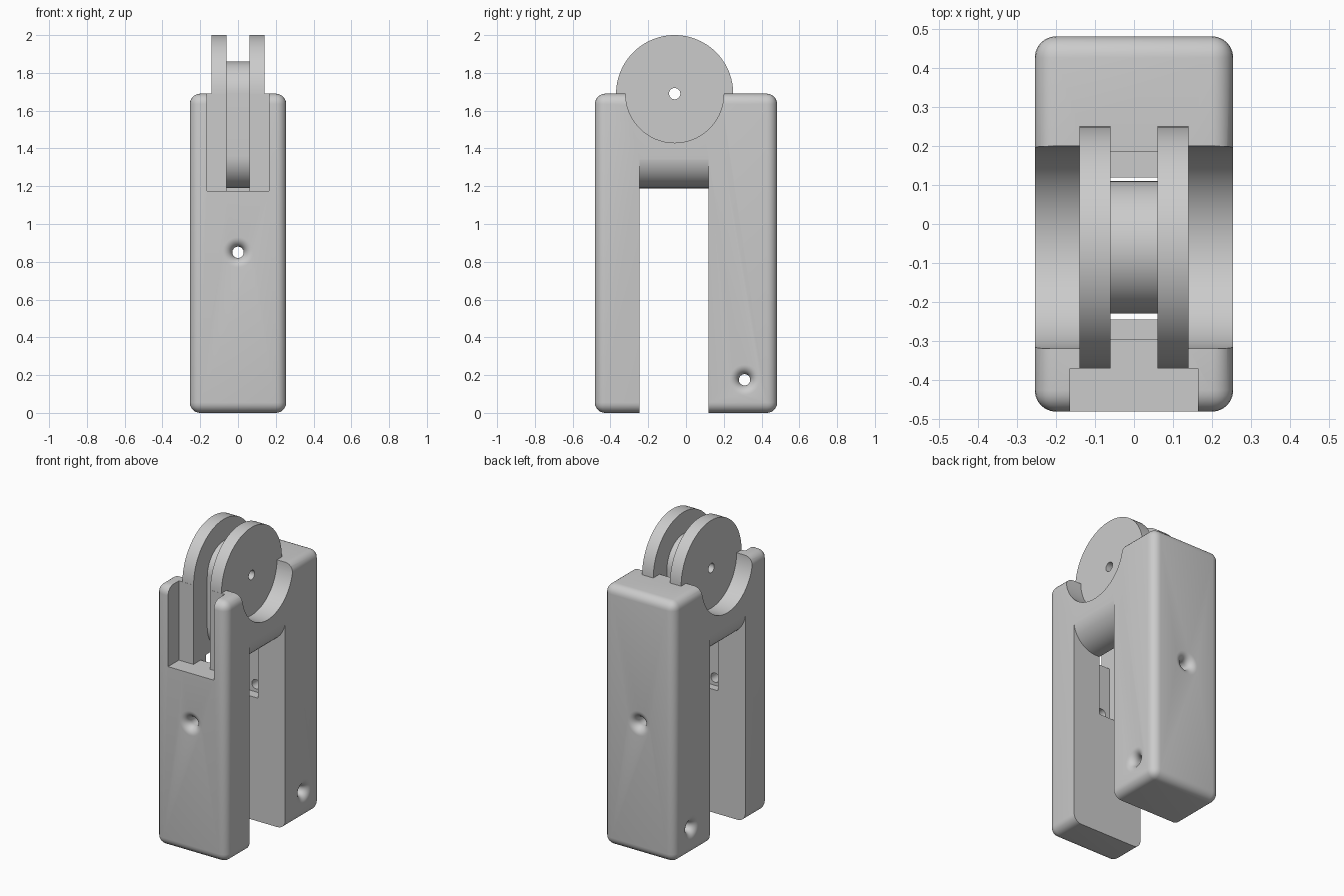
import bpy, bmesh, math
from mathutils import Vector

if "Cube" in bpy.data.objects:
    bpy.data.objects.remove(bpy.data.objects["Cube"], do_unlink=True)

grey = bpy.data.materials.new("light_grey")
grey.use_nodes = True
grey.diffuse_color = (0.6, 0.6, 0.6, 1)
grey.node_tree.nodes["Principled BSDF"].inputs["Base Color"].default_value = (0.6, 0.6, 0.6, 1)

HALF_X, HALF_Y, TOP = 0.255, 0.4825, 1.69
AXLE_Y = -0.06          # wheel centre is at (AXLE_Y, TOP)
FRONT_GAP, BACK_GAP = -0.245, 0.12


def finish(name, bm):
    bmesh.ops.recalc_face_normals(bm, faces=bm.faces)
    mesh = bpy.data.meshes.new(name)
    bm.to_mesh(mesh)
    bm.free()
    mesh.materials.append(grey)
    obj = bpy.data.objects.new(name, mesh)
    bpy.context.collection.objects.link(obj)
    return obj


def box(name, x0, x1, y0, y1, z0, z1, bevel=0):
    bm = bmesh.new()
    bmesh.ops.create_cube(bm, size=1)
    for v in bm.verts:
        v.co = ((x0 + x1) / 2 + v.co.x * (x1 - x0),
                (y0 + y1) / 2 + v.co.y * (y1 - y0),
                (z0 + z1) / 2 + v.co.z * (z1 - z0))
    if bevel:
        bmesh.ops.bevel(bm, geom=bm.edges[:], offset=bevel, segments=6,
                        profile=0.5, affect='EDGES')
    return finish(name, bm)


def prism(name, points, axis, a, b):
    """Extrude a closed profile along x (profile in y, z) or y (profile in x, z)."""
    bm = bmesh.new()
    place = (lambda p: (a, *p)) if axis == 'x' else (lambda p: (p[0], a, p[1]))
    face = bm.faces.new([bm.verts.new(place(p)) for p in points])
    new = bmesh.ops.extrude_face_region(bm, geom=[face])
    shift = Vector((b - a, 0, 0) if axis == 'x' else (0, b - a, 0))
    bmesh.ops.translate(bm, vec=shift, verts=[g for g in new["geom"] if isinstance(g, bmesh.types.BMVert)])
    return finish(name, bm)


def arc(cx, cz, r, start, end, n):
    angles = [math.radians(start + (end - start) * i / n) for i in range(n + 1)]
    return [(cx + r * math.cos(t), cz + r * math.sin(t)) for t in angles]


def disc(name, r, x0, x1, n=96):
    return prism(name, arc(AXLE_Y, TOP, r, 0, 360, n)[:-1], 'x', x0, x1)


def flared_hole(name, half, axis, centre, r=0.03, flare=0.05, n=32):
    """Round hole whose two mouths open out in a smooth trumpet."""
    end = [(half + 0.03, r + flare)]
    for i in range(9):
        t = math.pi / 2 * i / 8
        end.append((half - flare * (1 - math.cos(t)), r + flare * (1 - math.sin(t))))
    profile = end + [(-d, rad) for d, rad in reversed(end)]
    bm = bmesh.new()
    rings = []
    for d, rad in profile:
        ring = []
        for i in range(n):
            t = 2 * math.pi * i / n
            u, w = rad * math.cos(t), rad * math.sin(t)
            off = Vector((d, u, w) if axis == 'x' else (u, d, w))
            ring.append(bm.verts.new(Vector(centre) + off))
        rings.append(ring)
    for lo, hi in zip(rings, rings[1:]):
        for i in range(n):
            bm.faces.new((lo[i], lo[(i + 1) % n], hi[(i + 1) % n], hi[i]))
    bm.faces.new(rings[0])
    bm.faces.new(rings[-1])
    return finish(name, bm)


def combine(target, other, operation):
    mod = target.modifiers.new("combine", 'BOOLEAN')
    mod.operation = operation
    mod.solver = 'EXACT'
    mod.object = other
    bpy.context.view_layer.objects.active = target
    bpy.ops.object.modifier_apply(modifier=mod.name)
    bpy.data.objects.remove(other, do_unlink=True)


# Rounded block
body = box("pulley_block", -HALF_X, HALF_X, -HALF_Y, HALF_Y, 0, TOP, bevel=0.055)

# Gap between the legs, with a round-bottomed bridge above it
R = 0.17
side = [(0.3, 1.36)] + arc(HALF_X - R, 1.36, R + 0.001, 0, -90, 12)
gap = [(0.3, -0.1)] + side + [(-x, z) for x, z in reversed(side)] + [(-0.3, -0.1)]
combine(body, prism("leg_gap", gap, 'y', FRONT_GAP, BACK_GAP), 'DIFFERENCE')

# Scooped seats on both sides of the wheel
for s in (-1, 1):
    combine(body, disc("side_seat", 0.26, s * 0.14, s * 0.4), 'DIFFERENCE')

# Front pocket, then the narrow slot between the cheeks
combine(body, box("front_pocket", -0.165, 0.165, -0.7, -0.371, 1.175, 2.2), 'DIFFERENCE')
slot = [(-0.7, 1.175), (-0.297, 1.175), (-0.297, 0.8), (0.185, 0.8), (0.185, 2.2), (-0.7, 2.2)]
combine(body, prism("rope_slot", slot, 'x', -0.06, 0.06), 'DIFFERENCE')

# Wheel flanges and the oval core between them
for s in (-1, 1):
    combine(body, disc("wheel_flange", 0.31, s * 0.06, s * 0.14), 'UNION')
core = arc(AXLE_Y, TOP, R, 0, 180, 32) + arc(AXLE_Y, 1.36, R, 180, 360, 32)
combine(body, prism("wheel_core", core, 'x', -0.065, 0.065), 'UNION')

# Axle hole, front-to-back hole and cross hole in the back leg
combine(body, disc("axle_hole", 0.03, -0.4, 0.4, 32), 'DIFFERENCE')
combine(body, flared_hole("long_hole", HALF_Y, 'y', (0, 0, 0.85)), 'DIFFERENCE')
combine(body, flared_hole("cross_hole", HALF_X, 'x', (0, 0.31, 0.175)), 'DIFFERENCE')

# Smooth curves, sharp corners
bpy.ops.object.select_all(action='DESELECT')
body.select_set(True)
bpy.context.view_layer.objects.active = body
bpy.ops.object.shade_smooth_by_angle(angle=math.radians(30))
